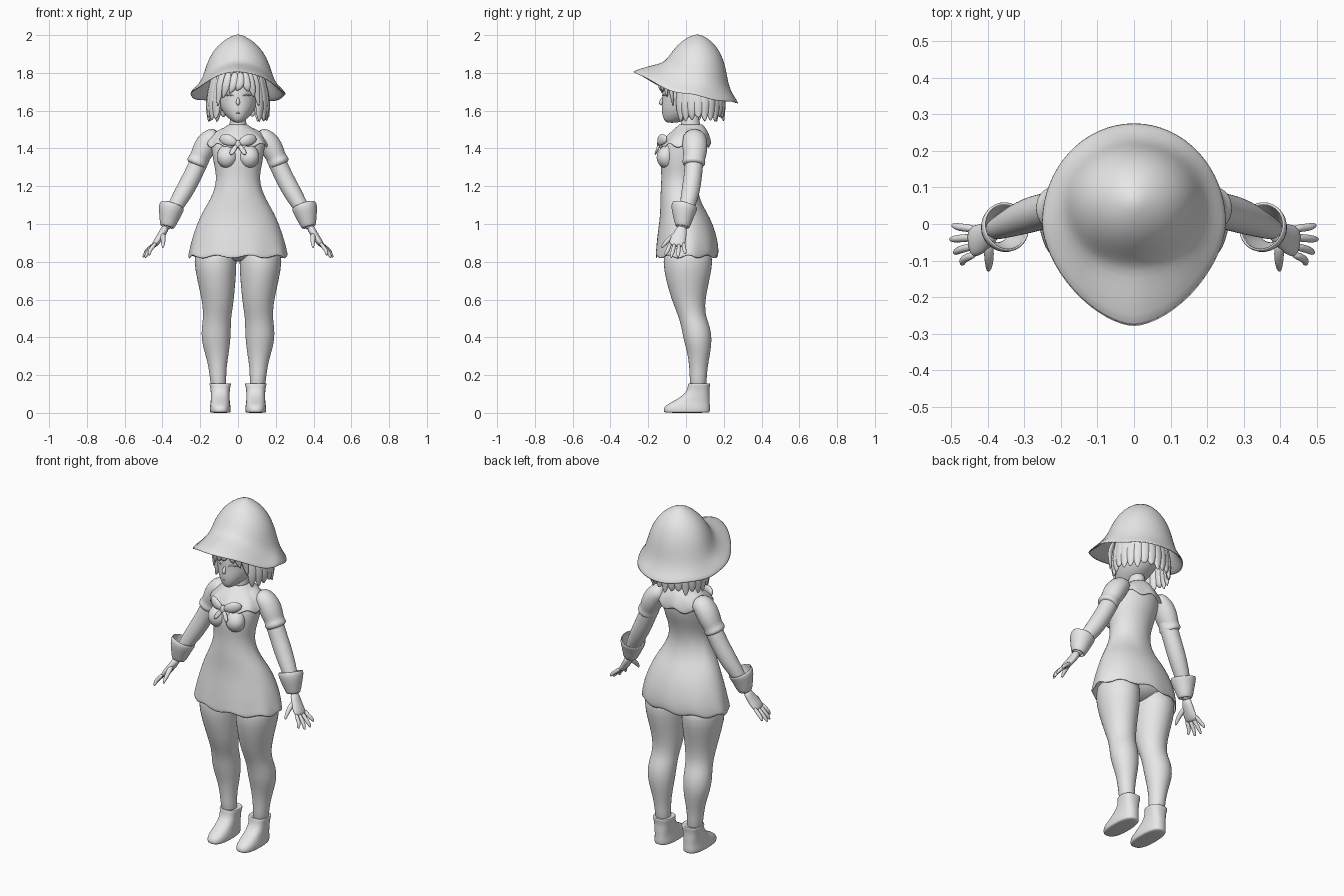
import bpy, bmesh, math, random
from mathutils import Vector

random.seed(4)
grey = bpy.data.materials.new("light_grey")
grey.diffuse_color = (0.8, 0.8, 0.8, 1)


def build(name, rings, cap0=True, cap1=True, mirror=False, thick=0, sub=1):
    """Skin a list of equal-length vertex rings into one smooth object."""
    bm = bmesh.new()
    rows = [[bm.verts.new(p) for p in r] for r in rings]
    n = len(rows[0])
    for a, b in zip(rows, rows[1:]):
        for i in range(n):
            bm.faces.new((a[i], a[(i + 1) % n], b[(i + 1) % n], b[i]))
    if cap0:
        bm.faces.new(rows[0][::-1])
    if cap1:
        bm.faces.new(rows[-1])
    bmesh.ops.recalc_face_normals(bm, faces=bm.faces[:])
    me = bpy.data.meshes.new(name)
    bm.to_mesh(me)
    bm.free()
    me.materials.append(grey)
    ob = bpy.data.objects.new(name, me)
    bpy.context.collection.objects.link(ob)
    for p in me.polygons:
        p.use_smooth = True
    if mirror:
        m = ob.modifiers.new("mirror", "MIRROR")
        m.use_mirror_merge = False
    if thick:
        s = ob.modifiers.new("thickness", "SOLIDIFY")
        s.thickness = thick
    if sub:
        ob.modifiers.new("smooth", "SUBSURF").levels = sub
        ob.modifiers["smooth"].render_levels = sub
    return ob


def oval(z, rx, yf, yb, cx=0, n=24, p=2.0, wave=0, count=8, drop=0):
    """Horizontal ring from half width, front y and back y."""
    out = []
    for i in range(n):
        a = 2 * math.pi * i / n
        c, s = math.cos(a), math.sin(a)
        k = 1 + wave * math.sin(count * a)
        x = math.copysign(abs(c) ** (2 / p), c) * rx * k
        y = math.copysign(abs(s) ** (2 / p), s) * (yb - yf) / 2 * k
        out.append((cx + x, (yf + yb) / 2 + y, z + drop * math.sin(count * a + 1)))
    return out


def tube(path, side=(0, 1, 0), n=12):
    """Rings along a path of (x, y, z, radius along side, other radius)."""
    pts = [Vector(p[:3]) for p in path]
    out = []
    for i, p in enumerate(path):
        d = (pts[min(i + 1, len(pts) - 1)] - pts[max(i - 1, 0)]).normalized()
        u = Vector(side)
        u = (u - d * u.dot(d)).normalized()
        v = d.cross(u)
        out.append([pts[i] + u * (p[3] * math.cos(2 * math.pi * k / n))
                    + v * (p[-1] * math.sin(2 * math.pi * k / n)) for k in range(n)])
    return out


# Hat: crown flowing into a brim raised to a point at the front
hat = []
for rx, yf, yb, zf, zs, zb, p in [
        (.012, .048, .072, 2.004, 2.004, 2.004, 2), (.055, 0, .115, 1.985, 1.985, 1.985, 2),
        (.11, -.05, .165, 1.945, 1.945, 1.94, 2), (.155, -.09, .2, 1.89, 1.88, 1.87, 2),
        (.178, -.115, .216, 1.86, 1.81, 1.80, 1.95), (.195, -.145, .226, 1.848, 1.755, 1.735, 1.9),
        (.225, -.215, .25, 1.833, 1.718, 1.682, 1.75), (.258, -.285, .282, 1.81, 1.687, 1.64, 1.65)]:
    ring = []
    for i in range(32):
        a = 2 * math.pi * i / 32
        c, s = math.cos(a), math.sin(a)
        q = p if s < 0 else 2
        cy = .06 if rx < .2 else .06 - (rx - .2)
        x = math.copysign(abs(c) ** (2 / q), c) * rx
        y = cy + (abs(s) ** (2 / q)) * ((yf if s < 0 else yb) - cy)
        z = zs + ((zf - zs) * abs(s) ** 1.6 if s < 0 else (zb - zs) * s)
        if rx > .22:
            z += .008 * math.sin(6 * a + 1) * abs(c)
        ring.append((x, y, z))
    hat.append(ring)
build("hat", hat, cap1=False, thick=.01)

# Head, nose and neck
build("head", [oval(z, rx, yf, yb) for z, rx, yf, yb in [
    (1.535, .014, -.10, -.05), (1.55, .04, -.118, 0), (1.58, .073, -.127, .08),
    (1.62, .098, -.13, .13), (1.66, .11, -.125, .16), (1.72, .116, -.13, .175),
    (1.80, .112, -.105, .175), (1.87, .06, -.04, .12)]])
build("nose", tube([(0, -.122, 1.672, .005), (0, -.131, 1.65, .011),
                    (0, -.135, 1.637, .012), (0, -.125, 1.629, .005)], (1, 0, 0), 8))
build("mouth", tube([(-.02, -.118, 1.59, .003), (0, -.128, 1.588, .005),
                     (.02, -.118, 1.59, .003)], (0, 0, 1), 6))
build("eyelid", tube([(.022, -.126, 1.677, .004), (.045, -.118, 1.687, .006),
                      (.072, -.1, 1.678, .004)], (0, 0, 1), 6), mirror=True)
build("neck", [oval(z, r, yf, yb, n=16) for z, r, yf, yb in [
    (1.46, .06, -.04, .09), (1.5, .05, -.03, .085), (1.54, .043, -.025, .07), (1.6, .043, -.025, .07)]])

# Bobbed hair made of flattened tapering locks
for i in range(19):
    a = math.radians(-42 + 264 * i / 18)
    c, s = math.cos(a), math.sin(a)
    flare = random.uniform(.98, 1.1)
    tip = 1.535 + random.uniform(0, .035)
    path = [(.15 * k * c, .06 + .13 * k * s, z, w, t) for k, z, w, t in [
        (.84, 1.80, .03, .014), (.98, 1.70, .034, .018), (1.04, 1.63, .032, .018),
        (1.02, 1.58, .024, .014), (flare, tip, .004, .004)]]
    build("hair_lock", tube(path, (-s, c, 0), 8))
# Fringe swept to either side of an off-centre parting
for x0, x1, tip in [(-.095, -.108, 1.62), (-.06, -.082, 1.665), (-.02, -.045, 1.69), (.015, -.01, 1.705),
                    (.045, .055, 1.70), (.07, .085, 1.67), (.095, .11, 1.62)]:
    front = lambda x, k: .02 - k * math.sqrt(max(0, 1 - (x / .135) ** 2))
    build("fringe", tube([(x0 * .8, front(x0, .13), 1.81, .02, .01), (x0, front(x0, .155), 1.745, .025, .012),
                          ((x0 + x1) / 2, front(x1, .16), (1.74 + tip) / 2, .02, .01),
                          (x1, front(x1, .152), tip, .003, .003)], (1, x0 * 4, 0), 8))

# Dress: one loft from ragged hem to shoulders
dress = [oval(z, rx, yf, yb, n=40, wave=w, count=9, drop=d) for z, rx, yf, yb, w, d in [
    (.825, .265, -.165, .168, .018, .011), (.86, .258, -.16, .172, .012, .004),
    (.92, .245, -.155, .166, .006, 0), (1.0, .217, -.143, .142, 0, 0),
    (1.06, .19, -.137, .112, 0, 0), (1.11, .16, -.136, .082, 0, .002),
    (1.16, .134, -.135, .066, 0, .003), (1.21, .118, -.132, .06, 0, .003),
    (1.26, .116, -.13, .066, 0, 0), (1.31, .126, -.135, .08, 0, 0),
    (1.36, .135, -.135, .1, 0, 0), (1.41, .142, -.122, .11, 0, 0),
    (1.46, .148, -.085, .115, 0, 0), (1.495, .115, -.05, .1, 0, 0), (1.52, .05, -.02, .08, 0, 0)]]
build("dress", dress, cap0=False, thick=.008)
build("hips", [oval(z, rx, yf, yb) for z, rx, yf, yb in [
    (.80, .05, -.04, .05), (.83, .13, -.1, .11), (.88, .21, -.12, .14), (.98, .2, -.11, .11)]])
build("bust", [oval(z, r, -.105 - f, -.06, cx=.058, n=16) for z, r, f in [
    (1.295, .02, .02), (1.315, .045, .042), (1.35, .058, .056), (1.385, .052, .046), (1.42, .025, .015)]],
    mirror=True)

# Scalloped capelet, neck band and bow
build("capelet", [oval(z, rx, yf, yb, n=40, wave=w, count=8, drop=d) for z, rx, yf, yb, w, d in [
    (1.53, .048, -.035, .085, 0, 0), (1.508, .075, -.055, .105, 0, 0),
    (1.47, .14, -.1, .125, .01, 0), (1.415, .166, -.138, .135, .03, .016)]],
    cap0=False, cap1=False, thick=.008)
build("neck_band", tube([(.056 * math.cos(a), .028 + .062 * math.sin(a), 1.513, .01)
                         for a in [math.tau * i / 16 for i in range(17)]], (0, 0, 1), 8))
build("bow_loop", tube([(.004, -.138, 1.425, .012, .01), (.035, -.142, 1.44, .03, .016),
                        (.07, -.126, 1.45, .034, .016), (.098, -.1, 1.452, .016, .01)],
                       (0, 0, 1), 10), mirror=True)
build("bow_tail", tube([(.005, -.142, 1.42, .01, .008), (.022, -.152, 1.395, .016, .008),
                        (.042, -.164, 1.365, .012, .006)], (1, 0, 0), 8), mirror=True)
build("bow_knot", [oval(z, r, -.143 - r * .6, -.12, n=10) for z, r in [
    (1.40, .01), (1.412, .019), (1.43, .02), (1.445, .01)]])

# Puffed sleeves with a gathered band
build("sleeve", tube([(.10, .04, 1.465, .05, .04), (.135, .045, 1.46, .064, .056),
                      (.168, .048, 1.425, .068, .062), (.192, .047, 1.375, .066, .058),
                      (.207, .044, 1.345, .056, .05), (.214, .042, 1.33, .064, .059),
                      (.222, .04, 1.315, .06, .055), (.224, .04, 1.31, .045, .04)], n=16), mirror=True)
build("arm", tube([(.17, .048, 1.4, .048), (.216, .042, 1.31, .05), (.243, .036, 1.25, .049),
                   (.27, .029, 1.2, .05), (.303, .018, 1.14, .047), (.335, .005, 1.09, .041),
                   (.368, -.01, 1.02, .032), (.388, -.018, .97, .028)], n=16), mirror=True)
# Flared wrist cuffs
build("cuff", tube([(.376, -.02, .982, .037), (.37, -.016, 1.005, .046), (.362, -.014, 1.045, .058),
                    (.353, -.01, 1.085, .072, .07), (.348, -.006, 1.1, .07, .066)], n=16),
      cap0=False, cap1=False, mirror=True, thick=.008)
# Hands: palm, four fingers and thumb
build("palm", tube([(.38, -.018, .99, .026, .022), (.397, -.028, .955, .034, .021),
                    (.42, -.042, .92, .044, .02), (.44, -.048, .893, .045, .017),
                    (.448, -.05, .882, .036, .01)]), mirror=True)
for y0, y1, x1, z1 in [(-.085, -.108, .473, .832), (-.062, -.078, .493, .82),
                       (-.038, -.042, .503, .822), (-.014, -.004, .497, .84)]:
    mid = (.455 + (x1 - .432) * .4, (y0 + y1) / 2, (.87 + z1) / 2 + .006)
    build("finger", tube([(.43, y0 * .95, .905, .012), (*mid, .012),
                          (x1 - .006, y1, z1 + .012, .009), (x1, y1, z1, .004)], n=8), mirror=True)
build("thumb", tube([(.398, -.045, .95, .016), (.396, -.085, .925, .015),
                     (.396, -.112, .898, .012), (.398, -.13, .872, .005)], (1, 0, 0), 8), mirror=True)

# Legs
build("leg", [oval(z, rx, yf, yb, cx=cx, n=20) for z, cx, rx, yf, yb in [
    (.9, .12, .105, -.11, .13), (.8, .12, .116, -.126, .147), (.7, .114, .102, -.107, .124),
    (.6, .107, .086, -.077, .103), (.54, .108, .078, -.053, .102), (.5, .111, .075, -.038, .11),
    (.45, .115, .078, -.024, .13), (.39, .117, .078, -.014, .138), (.33, .113, .067, .004, .131),
    (.27, .109, .053, .014, .12), (.2, .107, .043, .02, .109), (.1, .1, .042, .02, .11)]], mirror=True)
# Ankle boots with a folded top
build("boot", [oval(z, rx, yf, yb, cx=.094, n=24, p=2.5) for z, rx, yf, yb in [
    (0, .05, -.112, .122), (.004, .055, -.118, .127), (.022, .056, -.12, .128),
    (.04, .054, -.108, .127), (.058, .051, -.075, .126), (.08, .05, -.035, .126),
    (.105, .05, -.004, .124), (.13, .052, .008, .124), (.152, .058, .01, .13),
    (.158, .055, .014, .126), (.15, .044, .022, .115)]], mirror=True)
